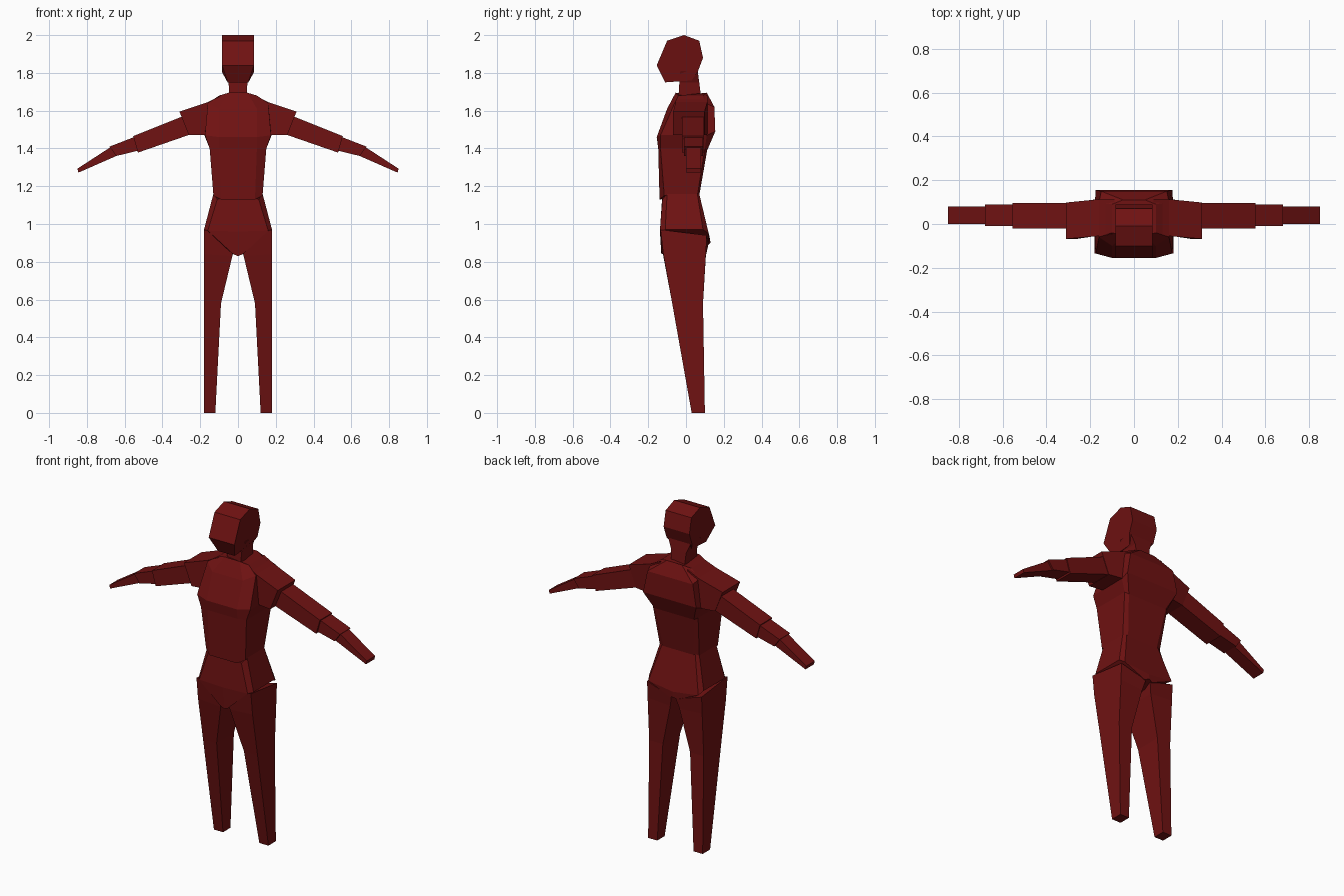
import bpy, bmesh

RED = bpy.data.materials.new("dark red")
RED.diffuse_color = (0.16, 0.006, 0.006, 1)


def loft(name, rings):
    """Join closed rings of equal size with flat faces and cap both ends."""
    bm = bmesh.new()
    rows = [[bm.verts.new(p) for p in r] for r in rings]
    n = len(rows[0])
    for a, b in zip(rows, rows[1:]):
        for i in range(n):
            j = (i + 1) % n
            bm.faces.new((a[i], a[j], b[j], b[i]))
    bm.faces.new(rows[0])
    bm.faces.new(rows[-1])
    bmesh.ops.recalc_face_normals(bm, faces=bm.faces)
    me = bpy.data.meshes.new(name)
    bm.to_mesh(me)
    bm.free()
    me.materials.append(RED)
    ob = bpy.data.objects.new(name, me)
    bpy.context.collection.objects.link(ob)
    return ob


def body(name, halves):
    """Loft from half rings running front centre to back centre."""
    return loft(name, [h + [(-x, y, z) for x, y, z in h[-2:0:-1]] for h in halves])


def pair(name, rings):
    """Loft a limb part on both sides."""
    for side, s in (("left", 1), ("right", -1)):
        loft(f"{side}_{name}", [[(s * x, y, z) for x, y, z in r] for r in rings])


def cut(top, bottom, y0, y1):
    """Arm cross-section between a top and a bottom (x, z) point."""
    (tx, tz), (bx, bz) = top, bottom
    return [(tx, y0, tz), (tx, y1, tz), (bx, y1, bz), (bx, y0, bz)]


# Head: side profile (y, z, half width) extruded across x
profile = [(-0.01, 2.0, .085), (.07, 1.97, .085), (.09, 1.88, .085),
           (.062, 1.805, .085), (.03, 1.76, .055), (-.11, 1.75, .055),
           (-.155, 1.84, .085), (-.10, 1.97, .085)]
loft("head", [[(s * w, y, z) for y, z, w in profile] for s in (-1, 1)])

# Neck
loft("neck", [[(-w, f, z), (w, f, z), (w, b, z), (-w, b, z)]
              for w, f, b, z in ((.045, -.04, .08, 1.67), (.05, -.035, .07, 1.75),
                                 (.075, -.03, .062, 1.81))])

# Chest and waist
body("torso", [
    [(0, -.055, 1.695), (.05, -.055, 1.695), (.1, -.04, 1.68),
     (.1, .09, 1.68), (.05, .11, 1.695), (0, .11, 1.695)],
    [(0, -.1, 1.61), (.1, -.1, 1.61), (.16, -.06, 1.64),
     (.16, .10, 1.64), (.15, .15, 1.62), (0, .15, 1.62)],
    [(0, -.155, 1.46), (.1, -.155, 1.46), (.175, -.135, 1.47),
     (.178, .11, 1.47), (.175, .155, 1.49), (0, .155, 1.49)],
    [(0, -.147, 1.4), (.1, -.147, 1.4), (.15, -.135, 1.4),
     (.15, .10, 1.4), (.13, .112, 1.39), (0, .112, 1.39)],
    [(0, -.14, 1.13), (.09, -.14, 1.13), (.13, -.115, 1.15),
     (.13, .06, 1.15), (.1, .07, 1.15), (0, .07, 1.15)]])

# Pelvis, narrowing to the crotch
body("pelvis", [
    [(0, -.125, 1.16), (.11, -.125, 1.13), (.13, -.10, 1.16),
     (.13, .06, 1.16), (.11, .07, 1.16), (0, .07, 1.16)],
    [(0, -.138, .96), (.16, -.138, .965), (.18, -.11, .97),
     (.18, .09, .97), (.165, .12, .95), (0, .125, .93)],
    [(0, -.13, .83), (.025, -.13, .84), (.03, -.08, .85),
     (.03, .07, .87), (.025, .12, .89), (0, .13, .9)]])

# Legs
pair("leg", [
    [(.02, -.133, .93), (.18, -.135, .97), (.18, .11, .94), (.015, .118, .89)],
    [(.03, -.12, .83), (.18, -.12, .84), (.18, .105, .84), (.03, .105, .83)],
    [(.09, -.073, .58), (.18, -.073, .58), (.18, .09, .58), (.09, .09, .58)],
    [(.12, .03, 0), (.18, .03, 0), (.18, .10, 0), (.12, .10, 0)]])

# Sleeves, arms, wrists and hands
pair("sleeve", [cut((.09, 1.68), (.13, 1.48), -.045, .115),
                cut((.16, 1.645), (.175, 1.47), -.055, .113),
                cut((.31, 1.595), (.26, 1.47), -.068, .098)])
pair("upper_arm", [cut((.28, 1.575), (.25, 1.475), -.02, .095),
                   cut((.555, 1.465), (.53, 1.378), -.02, .095)])
pair("forearm", [cut((.55, 1.46), (.53, 1.388), -.01, .09),
                 cut((.68, 1.41), (.645, 1.36), -.01, .09)])
pair("hand", [cut((.67, 1.41), (.64, 1.362), 0, .08),
              cut((.85, 1.293), (.845, 1.272), 0, .08)])
